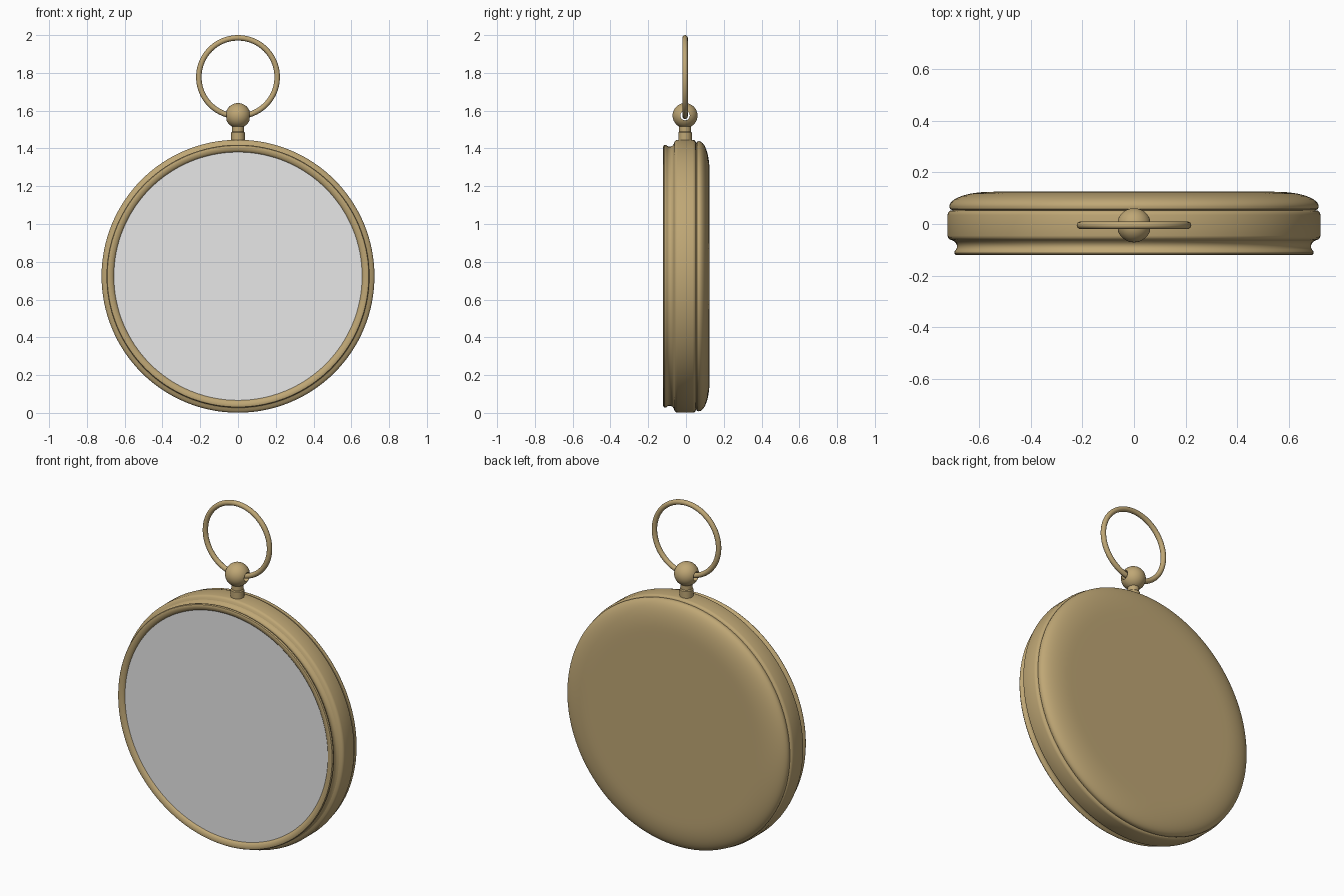
import bpy, bmesh, math
from mathutils import Vector

if "Cube" in bpy.data.objects:
    bpy.data.objects.remove(bpy.data.objects["Cube"])

CZ = 0.7235          # height of the case centre
LOOP_Y = -0.005      # depth of the stem, ball and ring


def material(name, rgb):
    m = bpy.data.materials.new(name)
    m.diffuse_color = (*rgb, 1)
    m.use_nodes = True
    m.node_tree.nodes["Principled BSDF"].inputs["Base Color"].default_value = m.diffuse_color
    return m


brass = material("aged brass", (0.52, 0.385, 0.178))
pale = material("pale grey", (0.8, 0.8, 0.8))


def lathe(name, profile, axis, centre, mat, steps=96, closed=False, angle=35):
    """Spin (position along axis, radius) points around the given axis."""
    frames = {"X": ((1, 0, 0), (0, 1, 0), (0, 0, 1)),
              "Y": ((0, 1, 0), (0, 0, 1), (1, 0, 0)),
              "Z": ((0, 0, 1), (1, 0, 0), (0, 1, 0))}
    a, u, v = (Vector(d) for d in frames[axis])
    c = Vector(centre)
    bm = bmesh.new()
    rings = []
    for h, r in profile:
        if r < 1e-6:
            rings.append([bm.verts.new(c + a * h)] * steps)
        else:
            rings.append([bm.verts.new(c + a * h + r * (
                u * math.cos(2 * math.pi * i / steps) +
                v * math.sin(2 * math.pi * i / steps))) for i in range(steps)])
    pairs = list(zip(rings, rings[1:]))
    if closed:
        pairs.append((rings[-1], rings[0]))
    for p, q in pairs:
        for i in range(steps):
            j = (i + 1) % steps
            quad = list(dict.fromkeys((p[i], p[j], q[j], q[i])))
            bm.faces.new(quad)
    bmesh.ops.recalc_face_normals(bm, faces=bm.faces)
    me = bpy.data.meshes.new(name)
    bm.to_mesh(me)
    bm.free()
    ob = bpy.data.objects.new(name, me)
    bpy.context.collection.objects.link(ob)
    me.materials.append(mat)
    bpy.ops.object.select_all(action="DESELECT")
    ob.select_set(True)
    bpy.context.view_layer.objects.active = ob
    bpy.ops.object.shade_smooth_by_angle(angle=math.radians(angle))
    return ob


# Back lid: flat disc rolling over into a rounded shoulder
lid = [(0.125, 0), (0.125, 0.5)]
for k in range(13):
    t = math.radians(90 * k / 12)
    lid.append((0.068 + 0.057 * math.cos(t), 0.54 + 0.175 * math.sin(t) ** 0.9))
lid += [(0.058, 0.713), (0.053, 0.703)]
lathe("back_lid", lid, "Y", (0, 0, CZ), brass, 128)

# Middle band with softly rounded edges
band = [(0.053, 0.703), (0.051, 0.714), (0.045, 0.720), (0.035, 0.7225),
        (-0.045, 0.7225), (-0.054, 0.720), (-0.060, 0.713), (-0.065, 0.700)]
lathe("middle_band", band, "Y", (0, 0, CZ), brass, 128)

# Front bezel: hollow waist, flared lip, and a slope down to the glass
bezel = [(-0.065, 0.700), (-0.072, 0.691), (-0.082, 0.686), (-0.092, 0.686),
         (-0.100, 0.690), (-0.106, 0.695), (-0.113, 0.696), (-0.119, 0.692),
         (-0.121, 0.685), (-0.120, 0.676), (-0.117, 0.667), (-0.112, 0.660),
         (-0.104, 0.656)]
lathe("front_bezel", bezel, "Y", (0, 0, CZ), brass, 128)

# Flat front glass
lathe("front_glass", [(-0.106, 0), (-0.106, 0.658)], "Y", (0, 0, CZ), pale, 128)

# Stem with a small collar at its foot
stem = [(1.43, 0.036), (1.485, 0.036), (1.490, 0.031), (1.53, 0.031)]
lathe("stem", stem, "Z", (0, LOOP_Y, 0), brass, 40)

# Ball drilled sideways for the ring
R, HOLE = 0.066, 0.025
t0 = math.asin(HOLE / R)
ball = []
for k in range(25):
    t = t0 + (math.pi - 2 * t0) * k / 24
    ball.append((R * math.cos(t), R * math.sin(t)))
lathe("drilled_ball", ball, "X", (0, LOOP_Y, 1.574), brass, 40, closed=True)

# Hanging ring threaded through the ball
tube = [(0.0145 * math.cos(math.tau * k / 16), 0.2075 + 0.0145 * math.sin(math.tau * k / 16))
        for k in range(16)]
lathe("hanging_ring", tube, "Y", (0, LOOP_Y, 1.778), brass, 96, closed=True)
